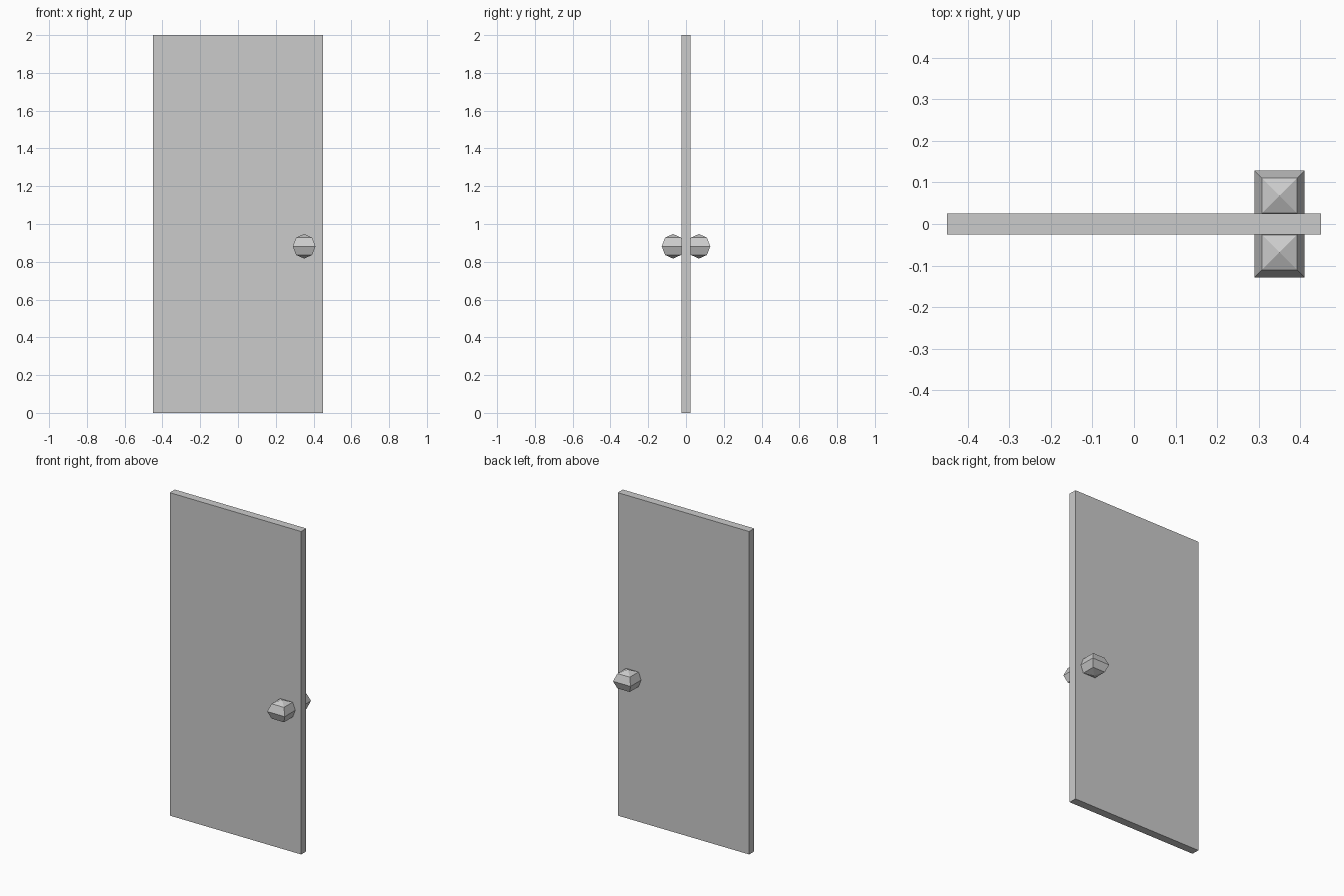
import bpy
import math

if "Cube" in bpy.data.objects:
    bpy.data.objects.remove(bpy.data.objects["Cube"])

# Door panel
bpy.ops.mesh.primitive_cube_add(size=1, location=(0, 0, 1))
panel = bpy.context.object
panel.name = "door_panel"
panel.scale = (0.9, 0.05, 2.0)

# Four-sided faceted knobs, one on each face, sunk slightly into the panel
KNOB_HALF = 0.06
KNOB_HALF_HEIGHT = 0.065


def add_knob(name, side):
    bpy.ops.mesh.primitive_uv_sphere_add(
        segments=4, ring_count=4, radius=1,
        location=(0.35, side * 0.0685, 0.882),
        rotation=(0, 0, math.radians(45)))
    knob = bpy.context.object
    knob.name = name
    r = KNOB_HALF * math.sqrt(2)
    knob.scale = (r, r, KNOB_HALF_HEIGHT)


add_knob("front_knob", -1)
add_knob("back_knob", 1)
